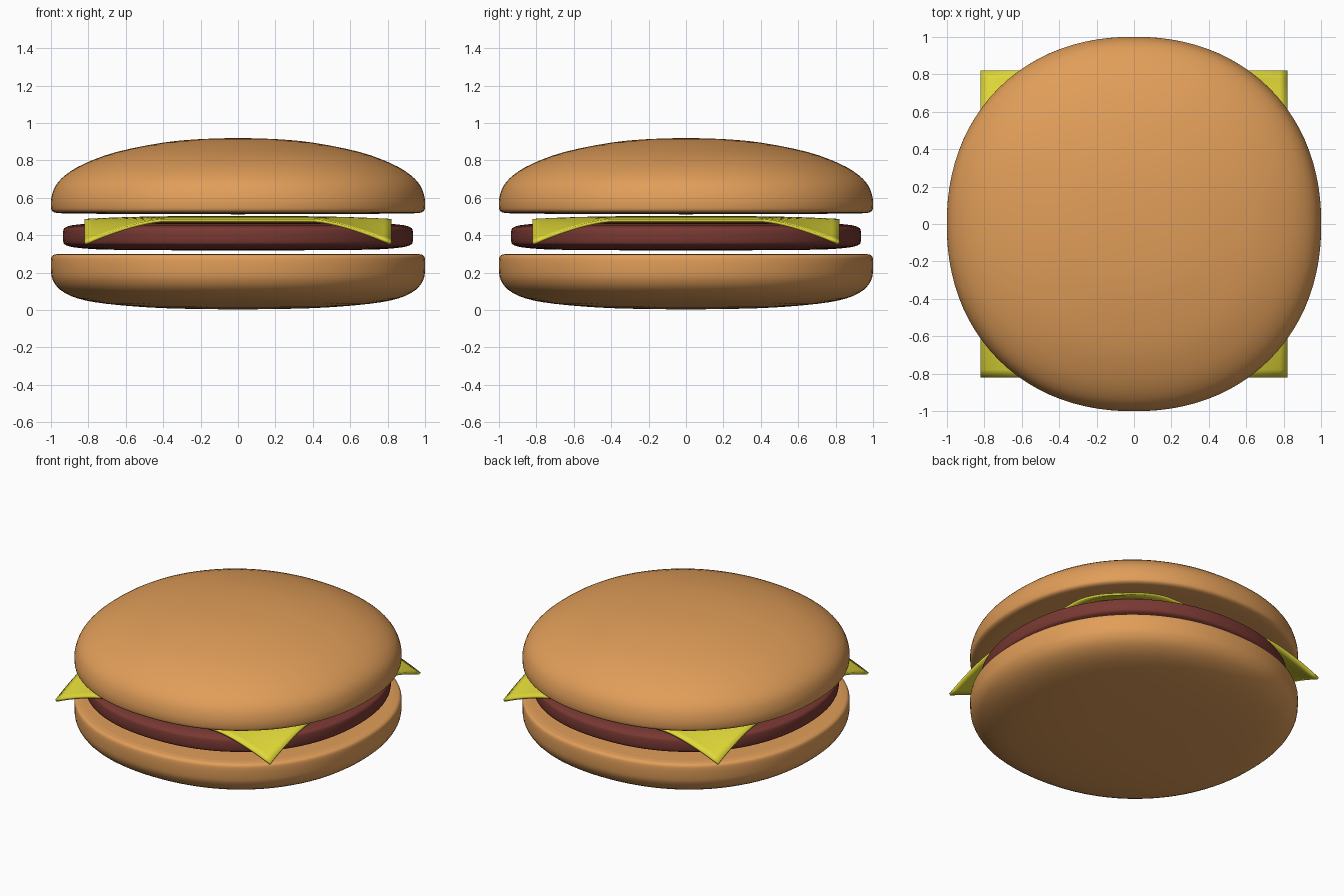
import bpy, bmesh, math
from mathutils import Vector

if "Cube" in bpy.data.objects:
    bpy.data.objects.remove(bpy.data.objects["Cube"])

SEG = 96        # segments round each disc
POWER = 2.15    # slightly squared circle, as seen from above


def material(name, rgb):
    m = bpy.data.materials.new(name)
    m.diffuse_color = (*rgb, 1)
    m.use_nodes = True
    m.node_tree.nodes["Principled BSDF"].inputs["Base Color"].default_value = m.diffuse_color
    return m


def finish(bm, name, mat):
    bmesh.ops.recalc_face_normals(bm, faces=bm.faces)
    me = bpy.data.meshes.new(name)
    bm.to_mesh(me)
    bm.free()
    ob = bpy.data.objects.new(name, me)
    bpy.context.collection.objects.link(ob)
    me.materials.append(mat)
    for p in me.polygons:
        p.use_smooth = True
    return ob


def smooth_profile(points, steps=3):
    # Catmull-Rom curve through the profile points
    p = [Vector(q) for q in points]
    p = [p[0]] + p + [p[-1]]
    out = []
    for a, b, c, d in zip(p, p[1:], p[2:], p[3:]):
        for i in range(steps):
            t = i / steps
            out.append(0.5 * (2 * b + (c - a) * t + (2 * a - 5 * b + 4 * c - d) * t**2
                              + (3 * b - a - 3 * c + d) * t**3))
    return out + [p[-1]]


def round_part(name, profile, mat):
    # sweep an axis-to-axis profile (radius, z) round the soft-square outline
    pts = smooth_profile(profile)
    bm = bmesh.new()
    rings = []
    for r, z in pts[1:-1]:
        ring = []
        for i in range(SEG):
            a = 2 * math.pi * i / SEG
            c, s = math.cos(a), math.sin(a)
            k = r * (abs(c)**POWER + abs(s)**POWER)**(-1 / POWER)
            ring.append(bm.verts.new((k * c, k * s, z)))
        rings.append(ring)
    for lo, hi in zip(rings, rings[1:]):
        for i in range(SEG):
            j = (i + 1) % SEG
            bm.faces.new((lo[i], lo[j], hi[j], hi[i]))
    for ring, (r, z) in ((rings[0], pts[0]), (rings[-1], pts[-1])):
        pole = bm.verts.new((0, 0, z))
        for i in range(SEG):
            bm.faces.new((pole, ring[i], ring[(i + 1) % SEG]))
    return finish(bm, name, mat)


bun = material("bread", (0.75, 0.34, 0.10))
meat = material("meat", (0.19, 0.04, 0.032))
yellow = material("cheese", (0.75, 0.69, 0.04))

# Buns and patty
round_part("bottom_bun", [(0, 0.003), (0.4, 0.01), (0.7, 0.033), (0.86, 0.063), (0.95, 0.108),
                          (0.99, 0.16), (1, 0.21), (1, 0.27), (0.99, 0.292), (0.96, 0.299),
                          (0.85, 0.30), (0, 0.30)], bun)
round_part("patty", [(0, 0.318), (0.65, 0.322), (0.85, 0.332), (0.92, 0.347), (0.935, 0.37),
                     (0.935, 0.42), (0.92, 0.443), (0.85, 0.458), (0.65, 0.468), (0, 0.47)], meat)
round_part("top_bun", [(0, 0.512), (0.8, 0.515), (0.95, 0.518), (0.99, 0.527), (1, 0.55),
                       (0.998, 0.60), (0.975, 0.665), (0.92, 0.724), (0.82, 0.783),
                       (0.65, 0.845), (0.4, 0.895), (0.2, 0.914), (0, 0.92)], bun)

# Cheese slice with drooping corners
HALF = 0.82


def droop(v):
    return max(0, (abs(v) - 0.4) / (HALF - 0.4))**1.5


bm = bmesh.new()
bmesh.ops.create_grid(bm, x_segments=40, y_segments=40, size=HALF)
for v in bm.verts:
    x, y = v.co.x, v.co.y
    edge = ((abs(x) / HALF)**6 + (abs(y) / HALF)**6)**0.5
    v.co.z = 0.503 - 0.016 * min(edge, 1) - 0.125 * droop(x) * droop(y)
cheese = finish(bm, "cheese_slice", yellow)
solid = cheese.modifiers.new("thickness", 'SOLIDIFY')
solid.thickness = 0.016
solid.offset = -1
bpy.context.view_layer.objects.active = cheese
cheese.select_set(True)
bpy.ops.object.shade_smooth_by_angle(angle=math.radians(40))
